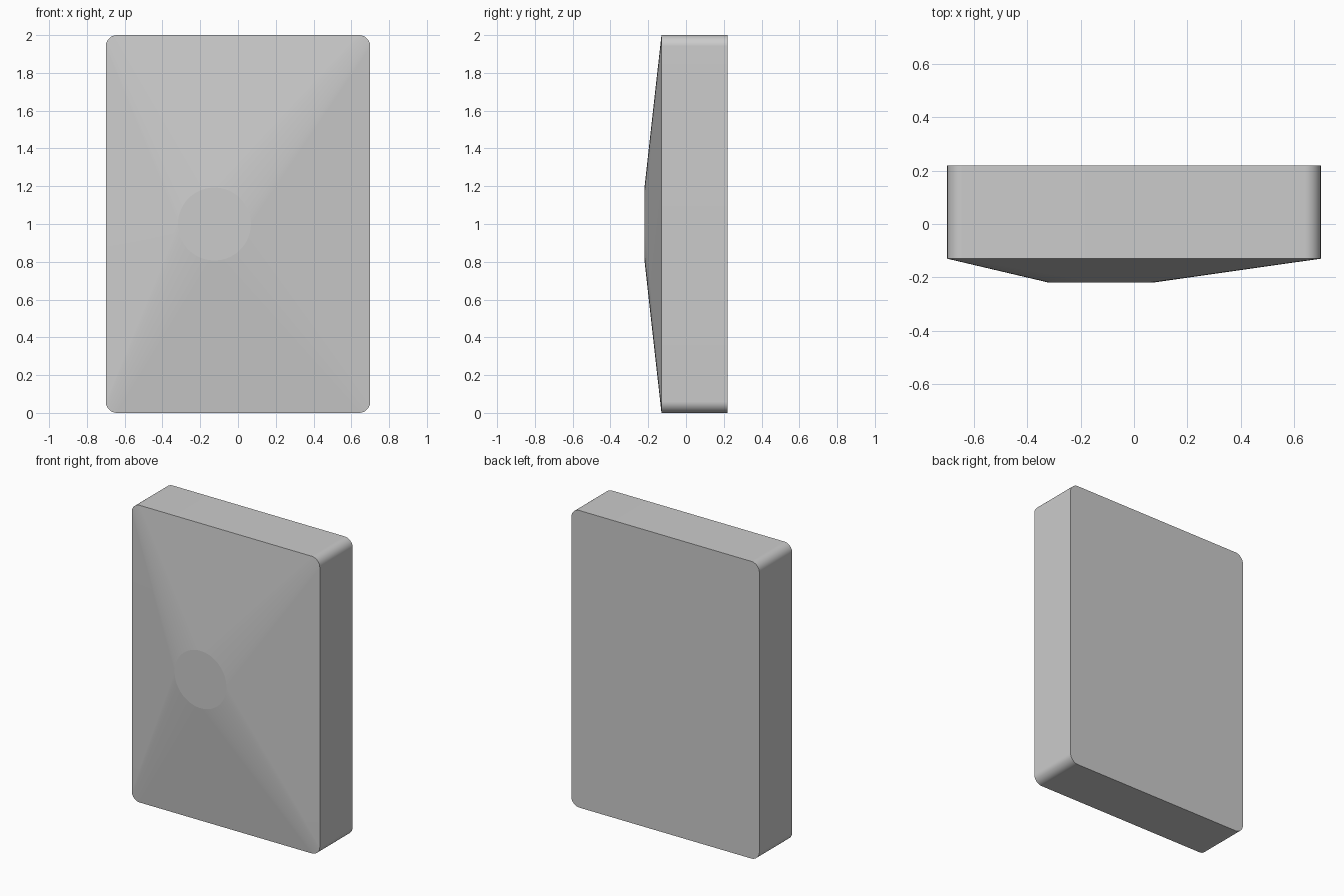
import bpy, bmesh
from math import pi, cos, sin

if "Cube" in bpy.data.objects:
    bpy.data.objects.remove(bpy.data.objects["Cube"])

HALF_W, HEIGHT, RADIUS = 0.70, 2.0, 0.06     # rounded rectangle outline
Y_BACK, Y_RIM, Y_DISC = 0.22, -0.13, -0.22
DISC_X, DISC_Z, DISC_R = -0.125, 1.0, 0.193  # flat disc, off centre
N = 20                                       # segments per corner

bm = bmesh.new()

# Rounded outline, with matching disc points at the same angles
back, rim, disc = [], [], []
corners = [(1, 1), (-1, 1), (-1, -1), (1, -1)]
for q, (sx, sz) in enumerate(corners):
    cx = sx * (HALF_W - RADIUS)
    cz = HEIGHT / 2 + sz * (HEIGHT / 2 - RADIUS)
    for i in range(N + 1):
        a = (q + i / N) * pi / 2
        x, z = cx + RADIUS * cos(a), cz + RADIUS * sin(a)
        back.append(bm.verts.new((x, Y_BACK, z)))
        rim.append(bm.verts.new((x, Y_RIM, z)))
for k in range(4 * N):
    a = k / N * pi / 2
    disc.append(bm.verts.new((DISC_X + DISC_R * cos(a), Y_DISC, DISC_Z + DISC_R * sin(a))))

# Side walls and sloped front: cones at corners, flat triangles along edges
count = len(rim)
for j in range(count):
    k = (j + 1) % count
    q, i = divmod(j, N + 1)
    d0 = disc[(q * N + i) % (4 * N)]
    bm.faces.new((back[j], back[k], rim[k], rim[j]))
    if i < N:
        d1 = disc[(q * N + i + 1) % (4 * N)]
        bm.faces.new((rim[j], rim[k], d1, d0))
    else:
        bm.faces.new((rim[j], rim[k], d0))

# Flat back and front disc
bm.faces.new(back)
bm.faces.new(disc)
bmesh.ops.recalc_face_normals(bm, faces=bm.faces)

# Smooth shading with crisp outlines around each flat face
for f in bm.faces:
    f.smooth = True
for ring in (back, rim, disc):
    members = set(ring)
    for e in bm.edges:
        if e.verts[0] in members and e.verts[1] in members:
            e.smooth = False

mesh = bpy.data.meshes.new("panel_body")
bm.to_mesh(mesh)
bm.free()
bpy.context.collection.objects.link(bpy.data.objects.new("panel_body", mesh))
